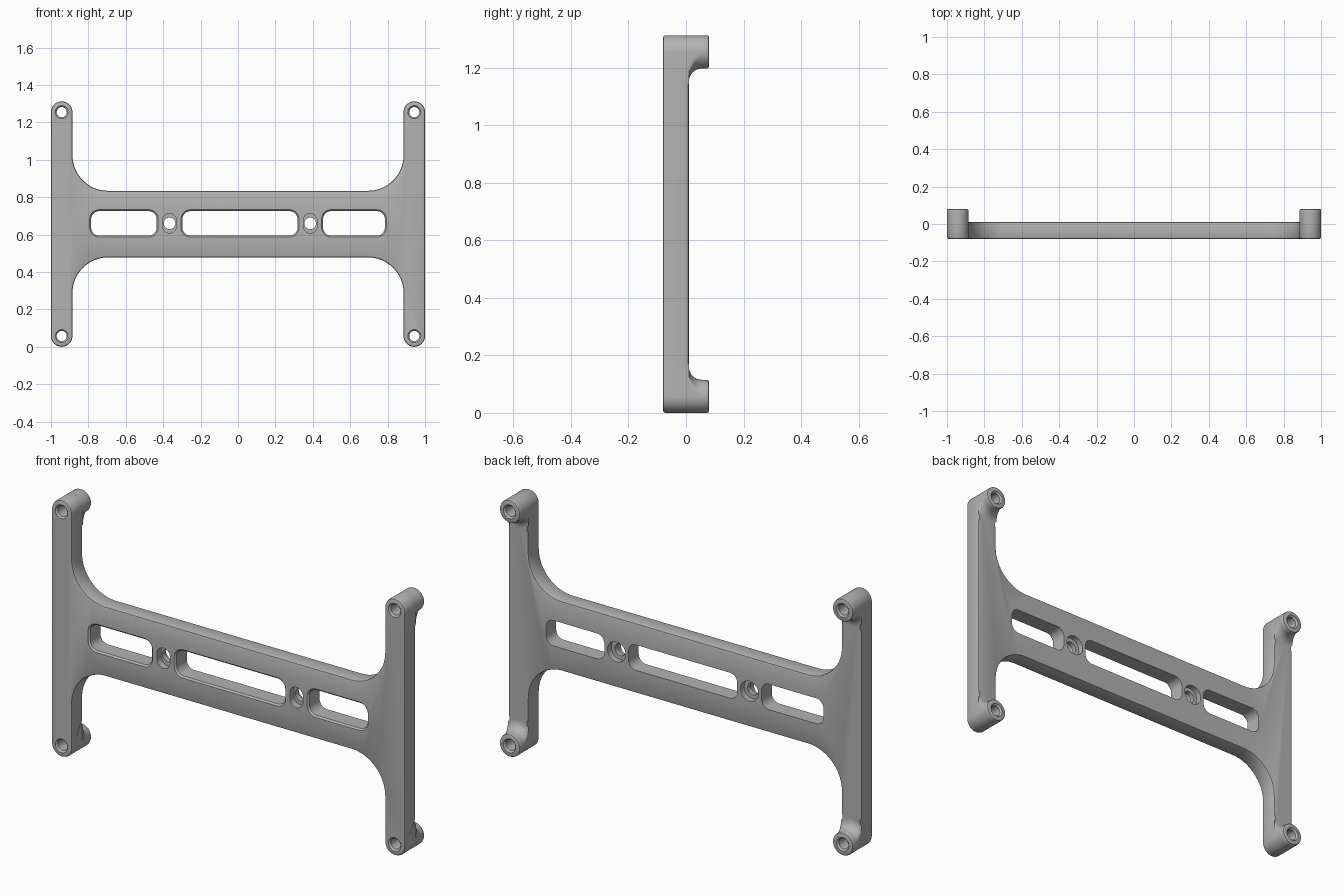
import bpy, bmesh
from math import sin, cos, pi, sqrt

cube = bpy.data.objects.get("Cube")
if cube:
    bpy.data.objects.remove(cube, do_unlink=True)

MID = 0.656                            # height of the frame's centre
FRONT, BACK, BOSS_BACK = -0.08, 0.01, 0.08
R = 0.0575                             # leg end radius
LEG_X, LEG_Z = 1 - R, MID - R          # leg end centre, measured from the middle
BEVEL = 0.009

grey = bpy.data.materials.new("plain grey")
grey.use_nodes = True
grey.diffuse_color = (0.45, 0.45, 0.45, 1)
grey.node_tree.nodes["Principled BSDF"].inputs["Base Color"].default_value = grey.diffuse_color


def arc(cx, cz, r, start, end, n):
    return [(cx + r * cos(start + (end - start) * i / n),
             cz + r * sin(start + (end - start) * i / n)) for i in range(n + 1)]


def rounded_rect(cx, cz, hw, hh, r, n=10):
    pts = []
    for k, (sx, sz) in enumerate([(1, 1), (-1, 1), (-1, -1), (1, -1)]):
        # Skip the last point where full rounding makes neighbours coincide
        corner = arc(cx + sx * (hw - r), cz + sz * (hh - r), r, k * pi / 2, (k + 1) * pi / 2, n)
        for p in corner:
            if not pts or abs(p[0] - pts[-1][0]) + abs(p[1] - pts[-1][1]) > 1e-5:
                pts.append(p)
    if abs(pts[0][0] - pts[-1][0]) + abs(pts[0][1] - pts[-1][1]) < 1e-5:
        pts.pop()
    return pts


def loft(name, rings, bevel_rule=None):
    """Skin rings of (y, points in x and z) into a closed solid."""
    bm = bmesh.new()
    loops = [[bm.verts.new((x, y, z + MID)) for x, z in pts] for y, pts in rings]
    for a, b in zip(loops, loops[1:]):
        for i in range(len(a)):
            j = (i + 1) % len(a)
            bm.faces.new((a[i], a[j], b[j], b[i]))
    bm.faces.new(loops[0])
    bm.faces.new(loops[-1])
    bmesh.ops.recalc_face_normals(bm, faces=bm.faces)
    if bevel_rule:
        edges = [e for e in bm.edges if bevel_rule(e)]
        bmesh.ops.bevel(bm, geom=edges, offset=BEVEL, segments=2, profile=0.5, affect='EDGES')
    mesh = bpy.data.meshes.new(name)
    bm.to_mesh(mesh)
    bm.free()
    mesh.materials.append(grey)
    obj = bpy.data.objects.new(name, mesh)
    bpy.context.collection.objects.link(obj)
    return obj


def cut(obj, cutter):
    bpy.context.view_layer.objects.active = obj
    mod = obj.modifiers.new("cut", 'BOOLEAN')
    mod.operation, mod.solver, mod.object = 'DIFFERENCE', 'EXACT', cutter
    bpy.ops.object.modifier_apply(modifier=mod.name)
    bpy.data.objects.remove(cutter, do_unlink=True)


def round_cutter(x, z, profile):
    return loft("hole_cutter", [(y, arc(x, z, r, 0, 2 * pi, 32)[:-1]) for y, r in profile])


def screw_cutter(x, z):
    return round_cutter(x, z, [(FRONT - 0.002, 0.037), (FRONT + 0.008, 0.027),
                               (BOSS_BACK - 0.008, 0.027), (BOSS_BACK + 0.002, 0.037)])


# Frame plate: one quarter of the outline, mirrored
quarter = arc(0.695, 0.178 + 0.19, 0.19, -pi / 2, 0, 16)
quarter += [(1 - 2 * R, 0.485)] + arc(LEG_X, LEG_Z, R, pi, 0, 24) + [(1, 0.485)]
half = quarter + [(x, -z) for x, z in reversed(quarter)]
outline = half + [(-x, -z) for x, z in half]


def plate_edges(e):
    at = [v.co for v in e.verts]
    front = all(abs(c.y - FRONT) < 1e-5 for c in at)
    back = all(abs(c.y - BACK) < 1e-5 and abs(c.z - MID) < 0.486 for c in at)
    return front or back


frame = loft("frame_plate", [(FRONT, outline), (BACK, outline)], plate_edges)

# Long slots through the bar, with a chamfered front rim
BAR_Z = 0.004
for x0, x1 in [(-0.785, -0.435), (-0.297, 0.318), (0.455, 0.785)]:
    rings = []
    for y, grow in [(FRONT - 0.002, 0.01), (FRONT + 0.008, 0), (BACK + 0.01, 0)]:
        rings.append((y, rounded_rect((x0 + x1) / 2, BAR_Z, (x1 - x0) / 2 + grow,
                                      0.065 + grow, 0.042 + grow)))
    cut(frame, loft("slot_cutter", rings))

# Mounting holes: oblong pocket in front, round bore through, round pocket behind
for x in (-0.366, 0.386):
    pocket = rounded_rect(x, BAR_Z, 0.037, 0.052, 0.037)
    cut(frame, loft("pocket_cutter", [(FRONT - 0.01, pocket), (FRONT + 0.035, pocket)]))
    cut(frame, round_cutter(x, BAR_Z, [(FRONT - 0.01, 0.031), (BACK + 0.01, 0.031)]))
    cut(frame, round_cutter(x, BAR_Z, [(BACK - 0.03, 0.051), (BACK + 0.01, 0.051)]))


# Corner bosses: round posts that flare into the legs
def boss_ring(sx, sz, radius):
    pts = []
    for i in range(64):
        a = 2 * pi * i / 64
        r = radius if sin(a) >= 0 else min(radius, R)
        x = max(-R, min(R, r * cos(a)))
        pts.append((sx * LEG_X + x, sz * (LEG_Z - r * sin(a))))
    return pts


FLARE = 0.045
parts = [frame]
for sz, level in ((1, "upper"), (-1, "lower")):
    for sx, side in ((1, "left"), (-1, "right")):
        rings = []
        for i in range(9):
            h = FLARE * (1 - cos(pi / 2 * i / 8))
            rings.append((BACK + h, boss_ring(sx, sz, R + FLARE - sqrt(FLARE**2 - (FLARE - h)**2))))
        rings.append((BOSS_BACK - 0.007, boss_ring(sx, sz, R)))
        rings.append((BOSS_BACK - 0.002, boss_ring(sx, sz, R - 0.002)))
        rings.append((BOSS_BACK, boss_ring(sx, sz, R - 0.007)))
        boss = loft(f"{level}_{side}_boss", rings)
        cut(boss, screw_cutter(sx * LEG_X, sz * LEG_Z))
        cut(frame, screw_cutter(sx * LEG_X, sz * LEG_Z))
        parts.append(boss)

# Smooth curves, crisp edges
bpy.ops.object.select_all(action='DESELECT')
for part in parts:
    part.select_set(True)
bpy.context.view_layer.objects.active = frame
bpy.ops.object.shade_smooth_by_angle(angle=0.6)
